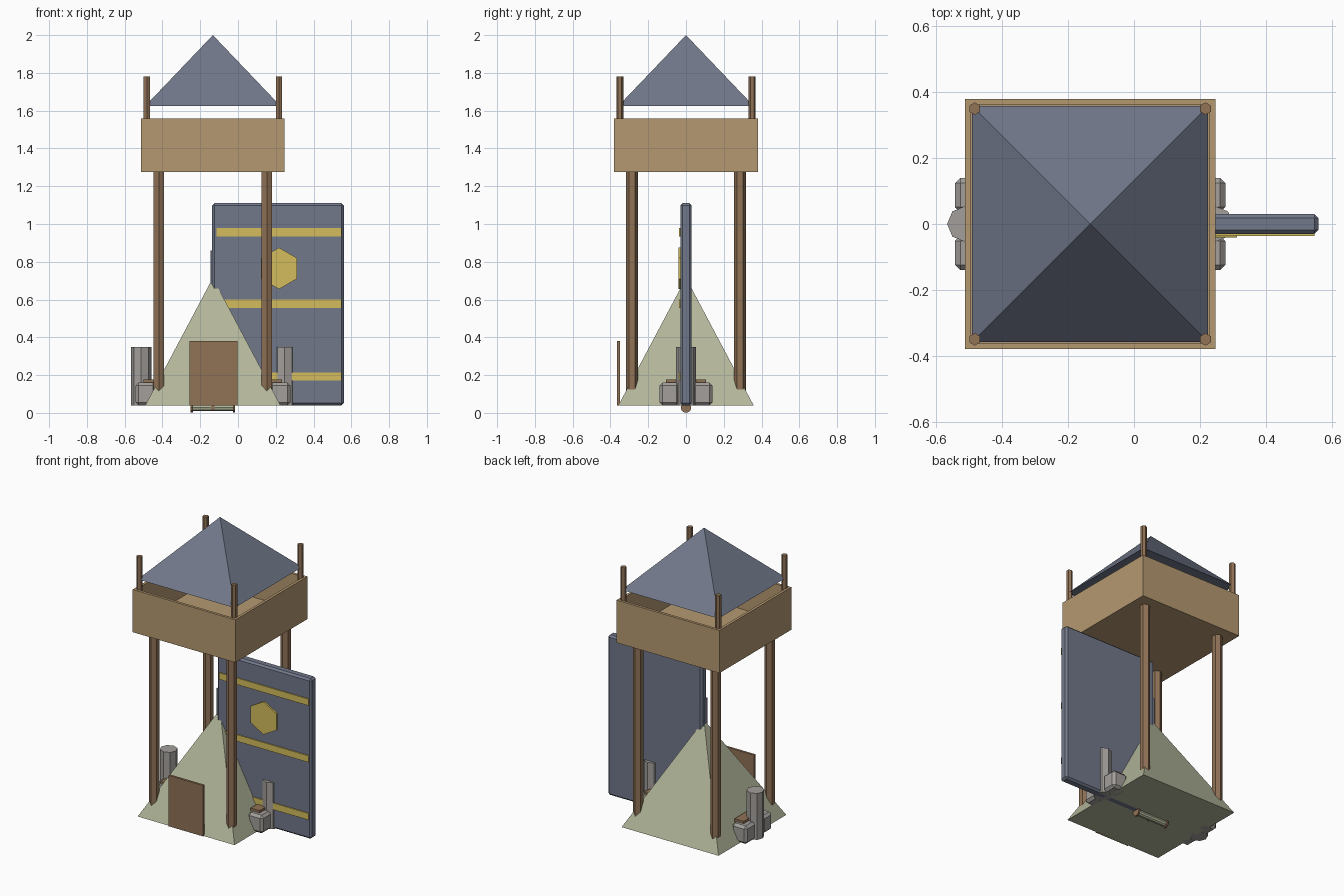
import bpy, bmesh, math
from mathutils import Vector

old = bpy.data.objects.get("Cube")
if old:
    bpy.data.objects.remove(old, do_unlink=True)

CX = -0.133    # tower axis
GROUND = 0.04  # underside of the tent


def material(name, rgb):
    lin = [((c / 255 + 0.055) / 1.055) ** 2.4 for c in rgb] + [1.0]
    m = bpy.data.materials.new(name)
    m.use_nodes = True
    m.diffuse_color = lin
    bsdf = m.node_tree.nodes["Principled BSDF"]
    bsdf.inputs["Base Color"].default_value = lin
    bsdf.inputs["Roughness"].default_value = 0.9
    return m


SLATE = material("slate blue", (113, 120, 138))
TAN = material("tan board", (181, 153, 113))
WOOD = material("brown wood", (144, 114, 86))
CANVAS = material("sage canvas", (178, 182, 154))
GOLD = material("gold trim", (212, 188, 92))
STONE = material("grey stone", (163, 159, 155))


def finish(name, bm, mat, bevel=0):
    bmesh.ops.recalc_face_normals(bm, faces=bm.faces)
    mesh = bpy.data.meshes.new(name)
    bm.to_mesh(mesh)
    bm.free()
    mesh.materials.append(mat)
    ob = bpy.data.objects.new(name, mesh)
    bpy.context.collection.objects.link(ob)
    if bevel:
        mod = ob.modifiers.new("Chamfer", "BEVEL")
        mod.width = bevel
        mod.segments = 1
    return ob


def box(name, lo, hi, mat, bevel=0):
    bm = bmesh.new()
    bmesh.ops.create_cube(bm, size=1)
    lo, hi = Vector(lo), Vector(hi)
    for v in bm.verts:
        v.co = (lo + hi) / 2 + v.co * (hi - lo)
    return finish(name, bm, mat, bevel)


def prism(name, centre, r1, r2, depth, sides, mat, turn=0, axis="Z"):
    """Cone, cylinder or pyramid centred on a point along the chosen axis."""
    bm = bmesh.new()
    bmesh.ops.create_cone(bm, cap_ends=True, segments=sides,
                          radius1=r1, radius2=r2, depth=depth)
    ob = finish(name, bm, mat)
    spin = {"Z": (0, 0, turn), "X": (0, math.pi / 2, 0),
            "Y": (math.pi / 2, turn, 0)}[axis]
    ob.rotation_euler = spin
    ob.location = centre
    return ob


def pyramid(name, half, z0, z1, mat):
    bm = bmesh.new()
    base = [bm.verts.new((CX + half * a, half * b, z0))
            for a, b in ((-1, -1), (1, -1), (1, 1), (-1, 1))]
    tip = bm.verts.new((CX, 0, z1))
    bm.faces.new(base)
    for i in range(4):
        bm.faces.new((base[i], base[(i + 1) % 4], tip))
    return finish(name, bm, mat)


# Tent and roof
pyramid("tent", 0.358, GROUND, 0.715, CANVAS)
pyramid("roof", 0.358, 1.625, 2.0, SLATE)

# Open lookout box: outer cube with the top inset and sunk to the floor
bm = bmesh.new()
bmesh.ops.create_cube(bm, size=1)
for v in bm.verts:
    v.co = Vector((CX, 0, 1.417)) + v.co * Vector((0.76, 0.76, 0.285))
top = max(bm.faces, key=lambda f: f.calc_center_median().z)
bmesh.ops.inset_region(bm, faces=[top], thickness=0.025)
sunk = bmesh.ops.extrude_face_region(bm, geom=[top])
bmesh.ops.translate(bm, vec=(0, 0, -0.235),
                    verts=[g for g in sunk["geom"] if isinstance(g, bmesh.types.BMVert)])
if top.is_valid:
    bmesh.ops.delete(bm, geom=[top], context="FACES_ONLY")
finish("lookout_box", bm, TAN)

# Hexagonal legs and roof posts at the four corners
for sx, side in ((-1, "right"), (1, "left")):
    for sy, end in ((-1, "front"), (1, "back")):
        prism(f"{end}_{side}_leg", (CX + 0.286 * sx, 0.286 * sy, 0.66),
              0.032, 0.032, 1.238, 6, WOOD)
        prism(f"{end}_{side}_roof_post", (CX + 0.35 * sx, 0.35 * sy, 1.555),
              0.019, 0.019, 0.45, 6, WOOD)

# Tent door
box("tent_door", (-0.257, -0.365, GROUND), (-0.002, -0.35, 0.38), WOOD)

# Tall gate panel with spine, gold bands and badge
box("gate_panel", (-0.137, -0.03, GROUND), (0.56, 0.03, 1.11), SLATE, 0.012)
box("gate_hinge", (-0.145, -0.018, 0.68), (-0.12, 0.018, 0.86), SLATE)
for i, z in enumerate((0.193, 0.578, 0.957)):
    box(f"gate_band_{i + 1}", (-0.115, -0.037, z - 0.022), (0.547, -0.029, z + 0.022), GOLD)
prism("gate_badge", (0.217, -0.035, 0.765), 0.11, 0.11, 0.012, 6, GOLD, axis="Y")

# Stone footings with a chimney on both sides
for s, side in ((-1, "right"), (1, "left")):
    def xs(a, b):
        return sorted((CX + s * a, CX + s * b))
    prism(f"{side}_chimney", (CX + 0.38 * s, 0, 0.195), 0.054, 0.054, 0.31, 8, STONE)
    x0, x1 = xs(0.30, 0.41)
    for sy, end in ((-1, "front"), (1, "back")):
        y0, y1 = sorted((sy * 0.035, sy * 0.14))
        box(f"{side}_{end}_footing", (x0, y0, GROUND), (x1, y1, 0.16), STONE, 0.016)
    x0, x1 = xs(0.30, 0.367)
    box(f"{side}_footing_board", (x0, -0.105, 0.155), (x1, 0.105, 0.176), WOOD)

# Rolled scroll under the tent
prism("scroll_roll", (CX, 0, 0.028), 0.02, 0.02, 0.22, 10, CANVAS, axis="X")
for s, side in ((-1, "right"), (1, "left")):
    prism(f"scroll_{side}_cap", (CX + 0.112 * s, 0, 0.028), 0.028, 0.028, 0.012, 10, WOOD, axis="X")
prism("scroll_seal", (CX, -0.02, 0.028), 0.012, 0.012, 0.008, 8, WOOD, axis="Y")
